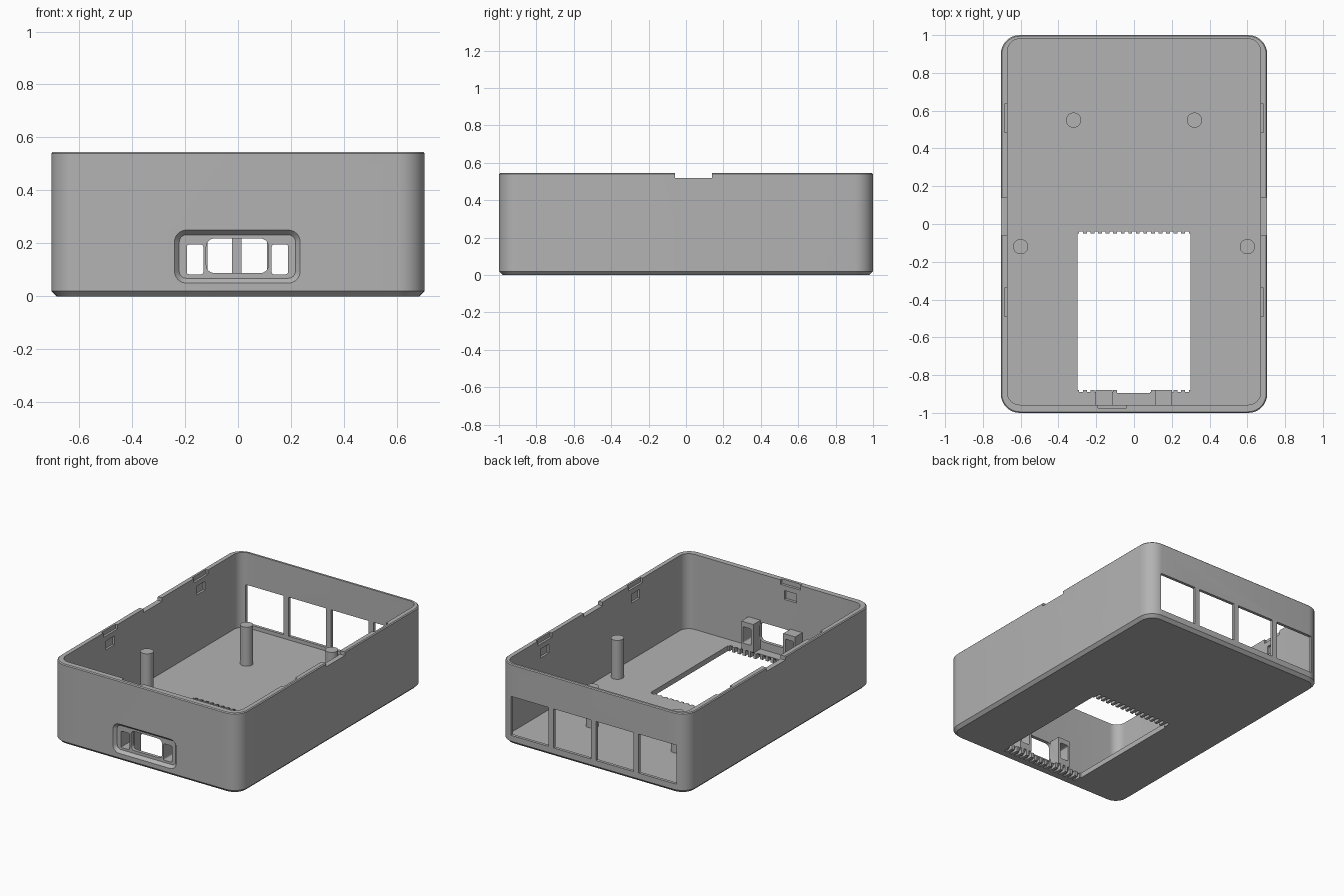
import bpy, bmesh, math

cube = bpy.data.objects.get("Cube")
if cube:
    bpy.data.objects.remove(cube, do_unlink=True)

grey = bpy.data.materials.new("matte_grey")
grey.use_nodes = True
COLOUR = (0.45, 0.45, 0.45, 1)
grey.diffuse_color = COLOUR
grey.node_tree.nodes["Principled BSDF"].inputs["Base Color"].default_value = COLOUR


def finish(name, bm):
    bmesh.ops.recalc_face_normals(bm, faces=bm.faces)
    mesh = bpy.data.meshes.new(name)
    bm.to_mesh(mesh)
    bm.free()
    mesh.materials.append(grey)
    obj = bpy.data.objects.new(name, mesh)
    bpy.context.collection.objects.link(obj)
    return obj


def rounded(u0, u1, v0, v1, r, steps=8):
    """Rounded rectangle outline, anticlockwise."""
    corners = [(u1 - r, v1 - r), (u0 + r, v1 - r), (u0 + r, v0 + r), (u1 - r, v0 + r)]
    return [(u + r * math.cos(a), v + r * math.sin(a))
            for q, (u, v) in enumerate(corners)
            for a in [(q + i / steps) * math.pi / 2 for i in range(steps + 1)]]


def loft(name, sections, axis="z"):
    """Skin a solid through (outline, level) sections along z, y or x."""
    place = {"z": lambda u, v, w: (u, v, w),
             "y": lambda u, v, w: (u, w, v),
             "x": lambda u, v, w: (w, u, v)}[axis]
    bm = bmesh.new()
    rings = [[bm.verts.new(place(u, v, level)) for u, v in outline]
             for outline, level in sections]
    n = len(rings[0])
    for a, b in zip(rings, rings[1:]):
        for i in range(n):
            bm.faces.new((a[i], a[(i + 1) % n], b[(i + 1) % n], b[i]))
    bm.faces.new(rings[0])
    bm.faces.new(rings[-1])
    return finish(name, bm)


def box(name, x0, x1, y0, y1, z0, z1):
    rect = [(x0, y0), (x1, y0), (x1, y1), (x0, y1)]
    return loft(name, [(rect, z0), (rect, z1)])


def combine(target, other, operation="DIFFERENCE"):
    mod = target.modifiers.new("cut", "BOOLEAN")
    mod.operation, mod.solver, mod.object = operation, "EXACT", other
    bpy.context.view_layer.objects.active = target
    bpy.ops.object.modifier_apply(modifier=mod.name)
    bpy.data.objects.remove(other, do_unlink=True)


W, L, H = 0.705, 1.0, 0.545
FLOOR = 0.035

# Tray with a bevelled foot and hollow inside
def outer(inset):
    return rounded(-W + inset, W - inset, -L + inset, L - inset, 0.1 - inset)

case = loft("case_shell", [(outer(0.02), 0), (outer(0), 0.02), (outer(0), H - 0.006), (outer(0.006), H)])
inner = rounded(-0.67, 0.67, -0.957, 0.98, 0.065)
combine(case, loft("cavity", [(inner, FLOOR), (inner, 0.7)]))

# Hollow brackets behind the front port
for x in (-0.16, 0.155):
    combine(case, box("bracket", x - 0.045, x + 0.045, -0.97, -0.88, 0.01, 0.23), "UNION")

# Floor opening
combine(case, box("opening", -0.3, 0.3, -0.88, -0.05, -0.1, 0.06))
combine(case, box("opening_step", -0.09, 0.085, -0.895, -0.8, -0.1, 0.06))

# Sloped comb slots at both ends of the opening
COUNT = 15
for edge, out in ((-0.05, 1), (-0.88, -1)):
    wedge = [(edge - out * 0.01, 0.04), (edge + out * 0.004, 0.04),
             (edge + out * 0.065, -0.01), (edge - out * 0.01, -0.01)]
    for i in range(COUNT):
        x = -0.28 + 0.56 * i / (COUNT - 1)
        combine(case, loft("comb_slot", [(wedge, x - 0.01), (wedge, x + 0.01)], "x"))

# Four windows in the back wall
for i in range(4):
    x = -0.005 + (i - 1.5) * 0.32
    combine(case, box("window", x - 0.142, x + 0.142, 0.9, 1.1, 0.06, 0.325))

# Front port: tapered recess, middle hole and two side holes
def recess(inset):
    return rounded(-0.24 + inset, 0.235 - inset, 0.05 + inset, 0.25 - inset, 0.045 - inset)

combine(case, loft("recess", [(recess(0), -1.05), (recess(0), -1), (recess(0.018), -0.98)], "y"))
hole = rounded(-0.12, 0.115, 0.088, 0.218, 0.03)
combine(case, loft("port_hole", [(hole, -1.05), (hole, -0.95)], "y"))
for x in (-0.162, 0.158):
    slot = rounded(x - 0.031, x + 0.031, 0.083, 0.195, 0.008, 3)
    combine(case, loft("side_hole", [(slot, -1.05), (slot, -0.8)], "y"))

# Rim notches across both sides
combine(case, box("rim_notch", -1, 1, -0.06, 0.14, 0.52, 0.7))

# Snap recesses: shallow cut at the rim and a pocket below it
for side in (-1, 1):
    for y in (-0.415, 0.56):
        near, far = sorted((side * 0.65, side * 0.685))
        combine(case, box("snap_rim", near, far, y - 0.075, y + 0.075, 0.515, 0.7))
        combine(case, box("snap_pocket", near, far, y - 0.045, y + 0.045, 0.42, 0.48))
combine(case, box("snap_rim", -0.19, -0.04, -0.975, -0.93, 0.515, 0.7))
combine(case, box("snap_pocket", -0.16, -0.07, -0.975, -0.93, 0.42, 0.48))

# Standing posts
posts = []
for name, x, y in (("back_post", 0.32, 0.55), ("front_post", 0.6, -0.12)):
    for label, side in (("left", 1), ("right", -1)):
        ring = rounded(side * x - 0.04, side * x + 0.04, y - 0.04, y + 0.04, 0.04)
        ring = [p for i, p in enumerate(ring) if i % 9 != 8]
        posts.append(loft(f"{label}_{name}", [(ring, FLOOR - 0.01), (ring, 0.3)]))

# Smooth the rounded corners and keep the edges crisp
bpy.ops.object.select_all(action="DESELECT")
for obj in [case] + posts:
    obj.select_set(True)
bpy.context.view_layer.objects.active = case
bpy.ops.object.shade_smooth_by_angle(angle=math.radians(30))
